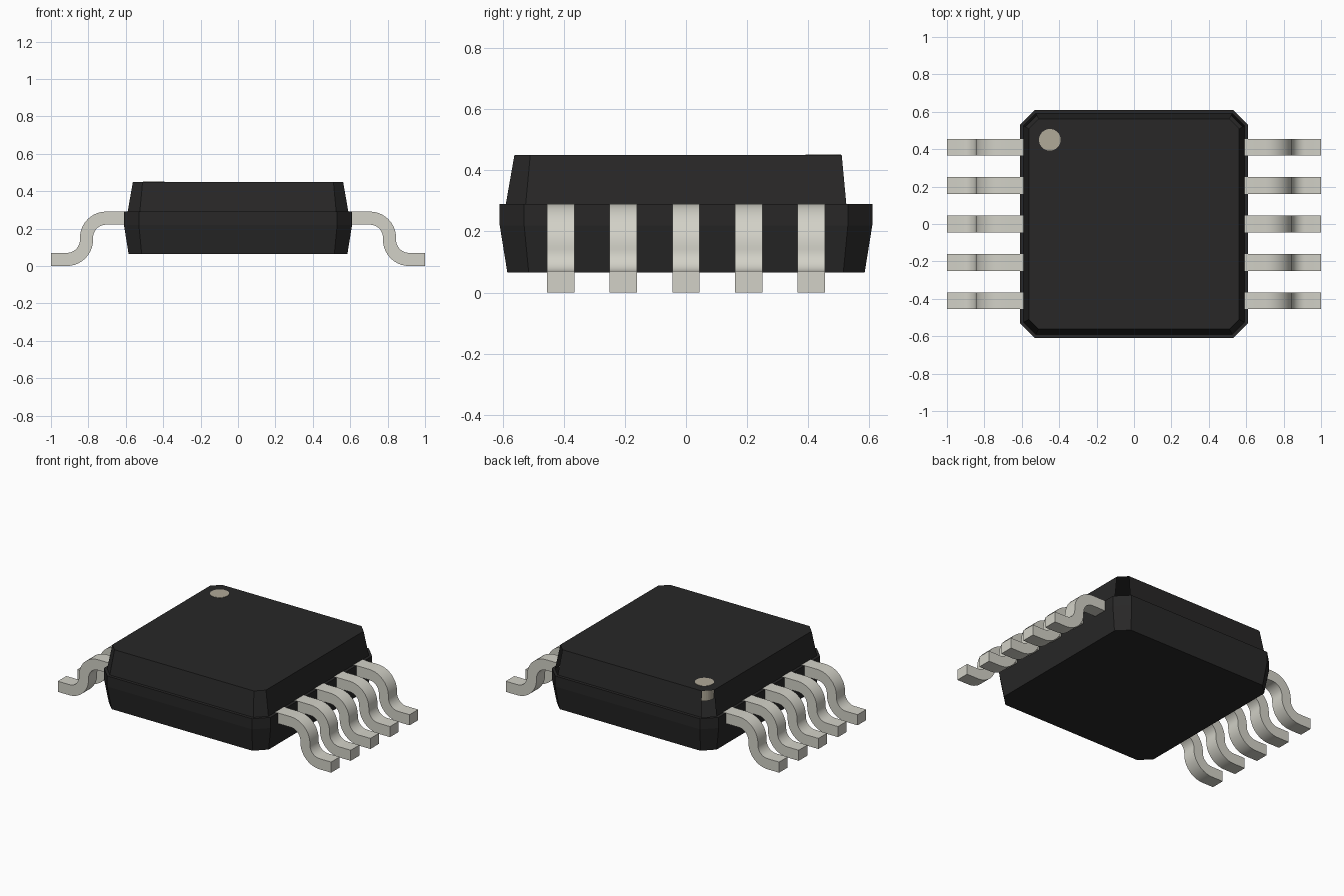
import bpy, bmesh, math
from mathutils import Matrix

cube = bpy.data.objects.get("Cube")
if cube:
    bpy.data.objects.remove(cube, do_unlink=True)


def material(name, rgb):
    m = bpy.data.materials.new(name)
    m.use_nodes = True
    m.diffuse_color = (*rgb, 1)
    bsdf = m.node_tree.nodes["Principled BSDF"]
    bsdf.inputs["Base Color"].default_value = (*rgb, 1)
    bsdf.inputs["Roughness"].default_value = 0.6
    return m


BLACK = material("black_plastic", (0.021, 0.0205, 0.0205))
METAL = material("pale_metal", (0.645, 0.638, 0.572))
BROWN = material("light_brown_mark", (0.435, 0.398, 0.316))


def finish(bm, name, mat):
    bmesh.ops.recalc_face_normals(bm, faces=bm.faces)
    mesh = bpy.data.meshes.new(name)
    bm.to_mesh(mesh)
    bm.free()
    mesh.materials.append(mat)
    obj = bpy.data.objects.new(name, mesh)
    bpy.context.collection.objects.link(obj)
    return obj


def octagon(half, cut):
    """Square outline with chamfered corners, counter-clockwise."""
    pts = []
    for sx, sy in ((1, 1), (-1, 1), (-1, -1), (1, -1)):
        a, b = (sx * half, sy * (half - cut)), (sx * (half - cut), sy * half)
        pts += [a, b] if sx * sy > 0 else [b, a]
    return pts


# Plastic body: chamfered outlines stacked as (half width, chamfer, height)
sections = [(0.585, 0.07, 0.065), (0.61, 0.08, 0.22), (0.61, 0.08, 0.29),
            (0.59, 0.065, 0.29), (0.562, 0.052, 0.45)]
bm = bmesh.new()
rings = [[bm.verts.new((x, y, z)) for x, y in octagon(h, c)] for h, c, z in sections]
bm.faces.new(rings[0])
bm.faces.new(rings[-1])
for low, high in zip(rings, rings[1:]):
    for i in range(len(low)):
        j = (i + 1) % len(low)
        bm.faces.new((low[i], low[j], high[j], high[i]))
bmesh.ops.recalc_face_normals(bm, faces=bm.faces)
# The two rear upper corner chamfers are open
gaps = [f for f in bm.faces if f.calc_center_median().z > 0.3
        and f.normal.y > 0.5 and abs(f.normal.x) > 0.5]
bmesh.ops.delete(bm, geom=gaps, context="FACES_ONLY")
finish(bm, "body", BLACK)

# Round pin-one mark set into the top
bm = bmesh.new()
bmesh.ops.create_cone(bm, cap_ends=True, segments=32, radius1=0.058, radius2=0.058,
                      depth=0.1, matrix=Matrix.Translation((-0.45, 0.45, 0.402)))
finish(bm, "pin_one_mark", BROWN)


# Gull-wing lead: side profile from two bends, extruded across its width
def arc(cx, cz, r, start, end, steps=10):
    angles = [math.radians(start + (end - start) * k / steps) for k in range(steps + 1)]
    return [(cx + r * math.cos(a), cz + r * math.sin(a)) for a in angles]


THICK, BEND, WIDTH = 0.07, 0.105, 0.09
outer, inner = BEND + THICK / 2, BEND - THICK / 2
upper = [(0.588, 0.291)] + arc(0.705, 0.151, outer, 90, 0) + arc(0.915, 0.14, inner, 180, 270) + [(1, THICK)]
lower = [(0.588, 0.221)] + arc(0.705, 0.151, inner, 90, 0) + arc(0.915, 0.14, outer, 180, 270) + [(1, 0)]


def lead(name, side, y):
    bm = bmesh.new()
    rows = [[bm.verts.new((side * x, y + off, z)) for x, z in edge]
            for edge, off in ((upper, -WIDTH / 2), (upper, WIDTH / 2),
                              (lower, WIDTH / 2), (lower, -WIDTH / 2))]
    for a, b in zip(rows, rows[1:] + rows[:1]):
        for i in range(len(a) - 1):
            bm.faces.new((a[i], a[i + 1], b[i + 1], b[i]))
    for end in (0, -1):
        bm.faces.new([row[end] for row in rows])
    obj = finish(bm, name, METAL)
    bpy.ops.object.select_all(action="DESELECT")
    obj.select_set(True)
    bpy.context.view_layer.objects.active = obj
    bpy.ops.object.shade_smooth_by_angle(angle=math.radians(30))


for side, label in ((1, "left"), (-1, "right")):
    for n in range(5):
        lead(f"{label}_lead_{n + 1}", side, (n - 2) * 0.205)
